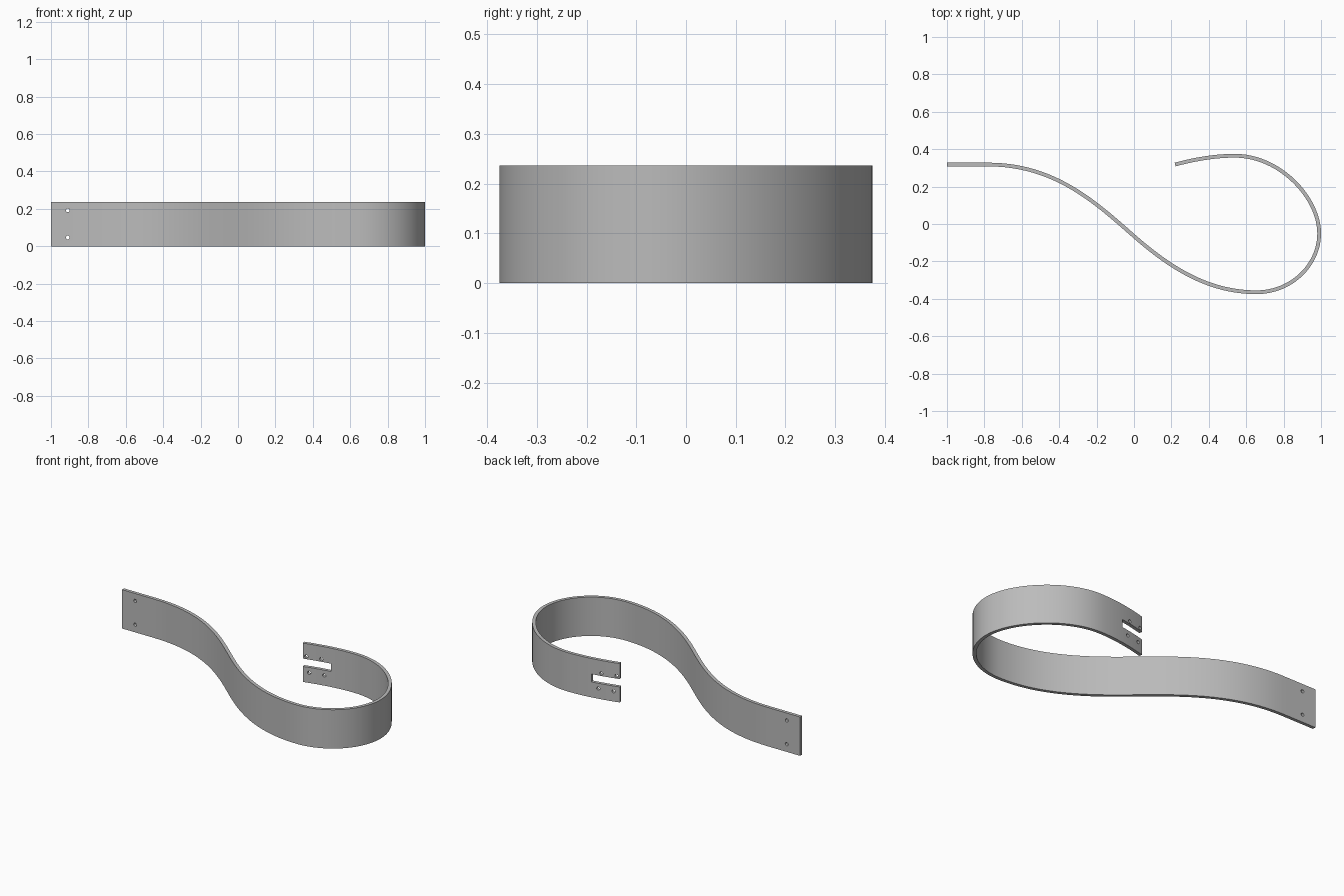
import bpy, bmesh, math
from mathutils import Vector, Matrix
from mathutils.geometry import interpolate_bezier

if "Cube" in bpy.data.objects:
    bpy.data.objects.remove(bpy.data.objects["Cube"])

HEIGHT, THICK, HOLE_R = 0.237, 0.02, 0.01

metal = bpy.data.materials.new("grey metal")
metal.diffuse_color = (0.5, 0.5, 0.5, 1)
metal.use_nodes = True
metal.node_tree.nodes["Principled BSDF"].inputs["Base Color"].default_value = metal.diffuse_color

# Centre line of the bent strip: start, handle, handle, end of each bend
bends = [
    ((-.78, .318), (-.42, .318), (-.2, .11), (0, -.065)),
    ((0, -.065), (.2, -.24), (.4, -.363), (.65, -.365)),
    ((.65, -.365), (.84, -.367), (.99, -.22), (.99, -.05)),
    ((.99, -.05), (.99, .14), (.78, .365), (.54, .365)),
    ((.54, .365), (.43, .365), (.32, .345), (.22, .318)),
]
path = [Vector((-1, .318, 0)), Vector((-.78, .318, 0))]
for bend in bends:
    path += interpolate_bezier(*[Vector((x, y, 0)) for x, y in bend], 25)[1:]


def frame_from_tip(dist, z):
    """Matrix on the strip at a distance from the hooked tip, x along it."""
    for a, b in zip(path[::-1], path[-2::-1]):
        step = (b - a).length
        if dist <= step:
            break
        dist -= step
    d = (b - a).normalized()
    return (Matrix.Translation(a + d * dist + Vector((0, 0, z)))
            @ Matrix.Rotation(math.atan2(d.y, d.x), 4, 'Z'))


def new_object(name, bm):
    mesh = bpy.data.meshes.new(name)
    bm.to_mesh(mesh)
    bm.free()
    obj = bpy.data.objects.new(name, mesh)
    bpy.context.collection.objects.link(obj)
    mesh.materials.append(metal)
    return obj


# Strip: a ribbon along the path, thickened
bm = bmesh.new()
rows = [(bm.verts.new(p), bm.verts.new(p + Vector((0, 0, HEIGHT)))) for p in path]
for (a, b), (c, d) in zip(rows, rows[1:]):
    bm.faces.new((a, c, d, b))
strip = new_object("bent_strip", bm)
solid = strip.modifiers.new("thickness", 'SOLIDIFY')
solid.thickness, solid.offset, solid.use_even_offset = THICK, 0, True

# Cutters: two holes at the flat end, four around the slot, and the slot
holes = [Matrix.Translation((-.91, .318, z)) for z in (.047, .192)]
holes += [frame_from_tip(s, z) for s, z in
          ((.02, .158), (.11, .158), (.037, .062), (.128, .062))]
bm = bmesh.new()
for m in holes:
    bmesh.ops.create_cone(bm, cap_ends=True, segments=20, radius1=HOLE_R,
                          radius2=HOLE_R, depth=.08,
                          matrix=m @ Matrix.Rotation(math.pi / 2, 4, 'X'))
hole_cutter = new_object("hole_cutter", bm)

bm = bmesh.new()
bmesh.ops.create_cube(bm, size=1, matrix=frame_from_tip(.07, HEIGHT / 2)
                      @ Matrix.Diagonal((.2, .1, .048, 1)))
slot_cutter = new_object("slot_cutter", bm)

cutters = (hole_cutter, slot_cutter)
for cutter in cutters:
    cutter.hide_render = True
    cut = strip.modifiers.new("cut", 'BOOLEAN')
    cut.object, cut.operation, cut.solver = cutter, 'DIFFERENCE', 'EXACT'

# Apply the cuts, then shade smoothly with sharp rims
deps = bpy.context.evaluated_depsgraph_get()
strip_mesh = bpy.data.meshes.new_from_object(strip.evaluated_get(deps))
strip.modifiers.clear()
strip.data = strip_mesh
for cutter in cutters:
    bpy.data.objects.remove(cutter)
bpy.context.view_layer.objects.active = strip
strip.select_set(True)
bpy.ops.object.shade_smooth_by_angle(angle=math.radians(30))
